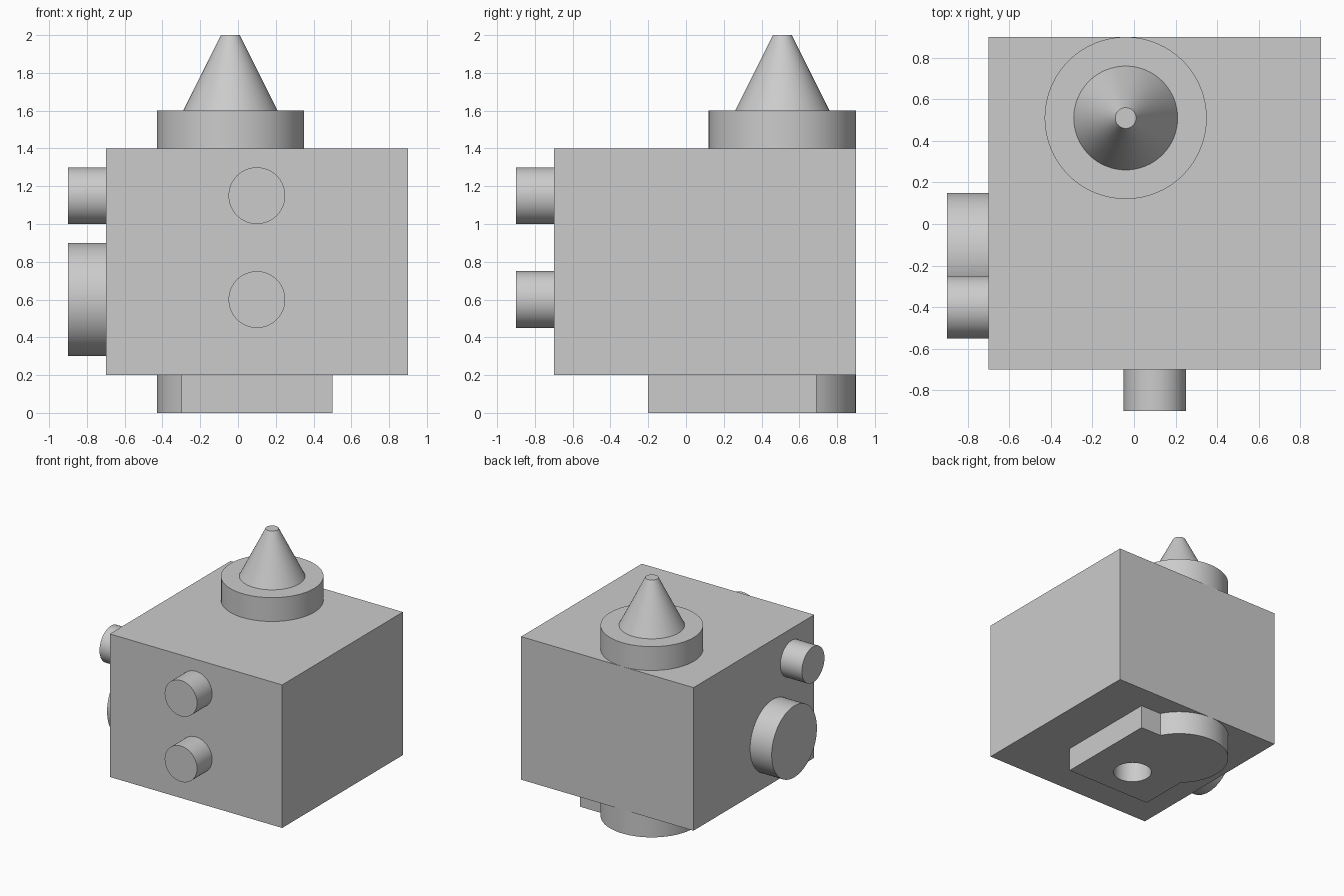
import bpy, bmesh
from math import pi, sin, cos, asin, acos, radians
from mathutils import Vector

cube = bpy.data.objects.get("Cube")
if cube:
    bpy.data.objects.remove(cube, do_unlink=True)

grey = bpy.data.materials.new("plain grey")
grey.use_nodes = True
grey.diffuse_color = (0.6, 0.6, 0.6, 1)
grey.node_tree.nodes["Principled BSDF"].inputs["Base Color"].default_value = (0.6, 0.6, 0.6, 1)


def finish(name):
    """Name the active object, colour it and smooth its round sides."""
    ob = bpy.context.object
    ob.name = name
    ob.data.materials.append(grey)
    bpy.ops.object.shade_smooth_by_angle(angle=radians(30))
    return ob


def rod(name, start, end, r1, r2=None):
    """Cylinder or cone between two points."""
    start, end = Vector(start), Vector(end)
    axis = end - start
    bpy.ops.mesh.primitive_cone_add(
        vertices=64, radius1=r1, radius2=r1 if r2 is None else r2,
        depth=axis.length, location=(start + end) / 2,
        rotation=axis.to_track_quat('Z', 'Y').to_euler())
    return finish(name)


# Main block
bpy.ops.mesh.primitive_cube_add(size=1, location=(0.1, 0.1, 0.8))
bpy.context.object.scale = (1.6, 1.6, 1.2)
bpy.ops.object.transform_apply(location=False, rotation=False, scale=True)
finish("main_block")

# Collar and pointed tip on top
cx, cy, R = -0.04, 0.51, 0.39
rod("top_collar", (cx, cy, 1.4), (cx, cy, 1.6), R)
rod("top_tip", (cx, cy, 1.6), (cx, cy, 2.0), 0.25, 0.05)

# Pegs on the front
for name, z in (("front_peg_upper", 1.15), ("front_peg_lower", 0.6)):
    rod(name, (0.1, -0.7, z), (0.1, -0.9, z), 0.15)

# Pegs on the right side
for name, y, z, r in (("side_peg_small", -0.4, 1.15, 0.15),
                      ("side_peg_large", -0.15, 0.6, 0.3)):
    rod(name, (-0.7, y, z), (-0.9, y, z), r)

# Base plate: rectangle merged with a disc, pierced by a round hole
x0, x1, y0, y1 = -0.3, 0.5, -0.2, 0.69
a0 = asin((y1 - cy) / R)
a1 = pi + acos((cx - x0) / R)
n = 44
outline = [(x0, y0), (x1, y0), (x1, y1)]
for i in range(n + 1):
    a = a0 + (a1 - a0) * i / n
    outline.append((cx + R * cos(a), cy + R * sin(a)))
hole = [(0.1 + 0.15 * cos(2 * pi * i / 64), 0.1 + 0.15 * sin(2 * pi * i / 64))
        for i in range(64)]

bm = bmesh.new()
for loop in (outline, hole):
    vs = [bm.verts.new((x, y, 0)) for x, y in loop]
    for a, b in zip(vs, vs[1:] + vs[:1]):
        bm.edges.new((a, b))
bmesh.ops.triangle_fill(bm, use_beauty=True, use_dissolve=False, edges=bm.edges[:])
ext = bmesh.ops.extrude_face_region(bm, geom=bm.faces[:], use_keep_orig=True)
top = [g for g in ext["geom"] if isinstance(g, bmesh.types.BMVert)]
bmesh.ops.translate(bm, verts=top, vec=(0, 0, 0.2))
bmesh.ops.recalc_face_normals(bm, faces=bm.faces[:])
mesh = bpy.data.meshes.new("base_plate")
bm.to_mesh(mesh)
bm.free()
plate = bpy.data.objects.new("base_plate", mesh)
bpy.context.collection.objects.link(plate)
bpy.ops.object.select_all(action='DESELECT')
plate.select_set(True)
bpy.context.view_layer.objects.active = plate
finish("base_plate")
